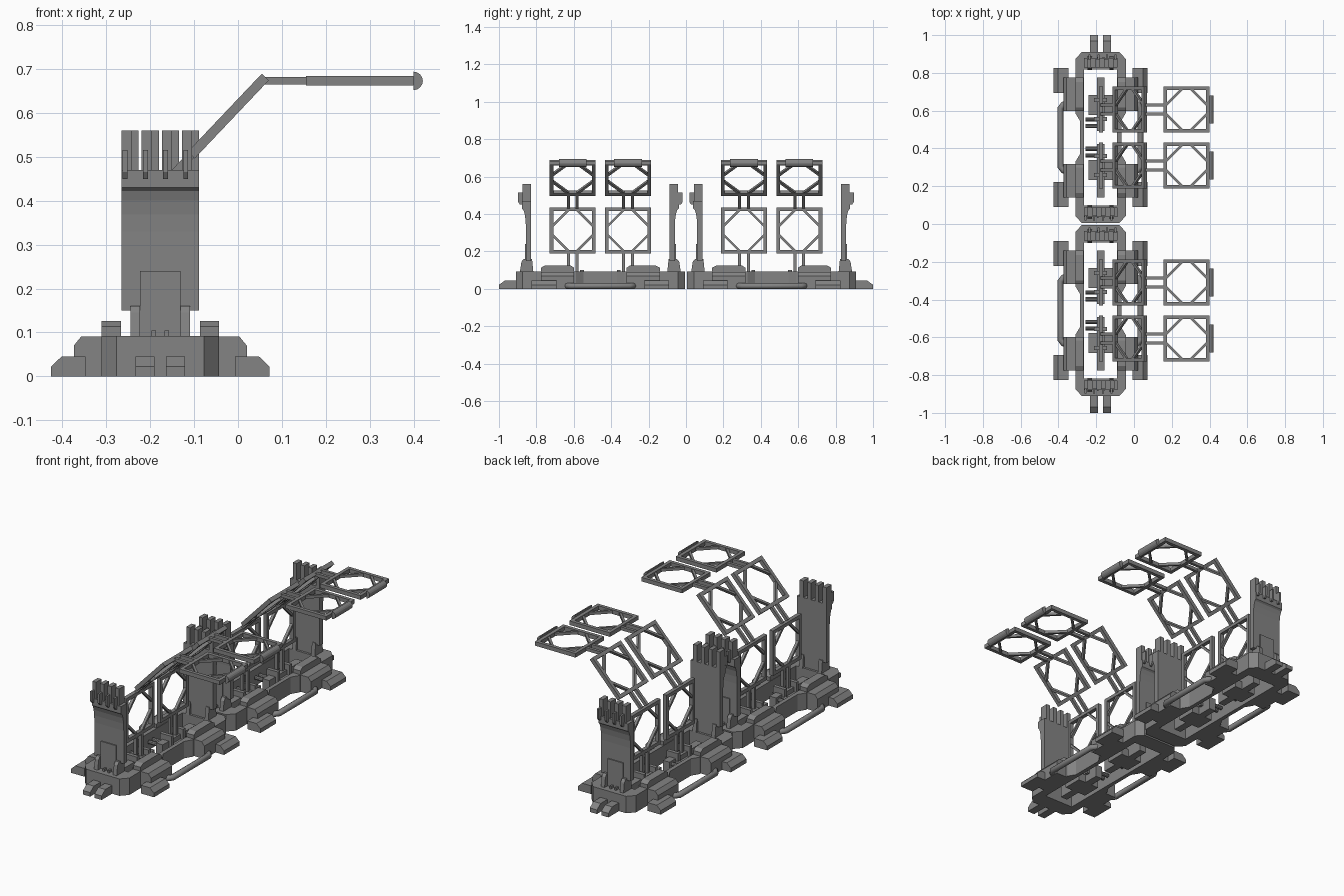
import bpy, bmesh
from math import radians, cos, sin, pi
from mathutils import Matrix, Vector

if "Cube" in bpy.data.objects:
    bpy.data.objects.remove(bpy.data.objects["Cube"])

CX, CY = -0.177, 0.458   # centre of one platform module

grey = bpy.data.materials.new("mid_grey")
grey.use_nodes = True
colour = (0.23, 0.23, 0.23, 1)
grey.diffuse_color = colour
grey.node_tree.nodes["Principled BSDF"].inputs["Base Color"].default_value = colour


def prism(bm, profile, axis, lo, hi, mat=Matrix()):
    """Extrude a 2D profile along an axis: z takes (x,y), y takes (x,z), x takes (y,z)."""
    def point(a, b, h):
        return {"x": (h, a, b), "y": (a, h, b), "z": (a, b, h)}[axis]
    low = [bm.verts.new(mat @ Vector(point(a, b, lo))) for a, b in profile]
    high = [bm.verts.new(mat @ Vector(point(a, b, hi))) for a, b in profile]
    bm.faces.new(low)
    bm.faces.new(high)
    n = len(low)
    for i in range(n):
        j = (i + 1) % n
        bm.faces.new((low[i], low[j], high[j], high[i]))


def box(bm, x0, x1, y0, y1, z0, z1, mat=Matrix()):
    prism(bm, [(x0, y0), (x1, y0), (x1, y1), (x0, y1)], "z", z0, z1, mat)


def place(name, bm, spots):
    """Make one object per (module, x sign, y sign)."""
    for m, sx, sy in spots:
        copy = bm.copy()
        copy.transform(Matrix.Translation((CX, m * CY, 0)) @ Matrix.Diagonal((sx, sy, 1, 1)))
        bmesh.ops.recalc_face_normals(copy, faces=copy.faces)
        mesh = bpy.data.meshes.new(name)
        copy.to_mesh(mesh)
        copy.free()
        mesh.materials.append(grey)
        bpy.context.collection.objects.link(bpy.data.objects.new(name, mesh))
    bm.free()


SIGNS = (-1, 1)
quarters = [(m, sx, sy) for m in SIGNS for sx in SIGNS for sy in SIGNS]
halves = [(m, 1, sy) for m in SIGNS for sy in SIGNS]
turned = [(m, sy, sy) for m in SIGNS for sy in SIGNS]
outer_ends = [(m, sx, m) for m in SIGNS for sx in SIGNS]

# Hull ring, one quarter of each module
bm = bmesh.new()
prism(bm, [(0, 0.452), (0.1, 0.452), (0.134, 0.415), (0.134, 0.13), (0.11, 0.09),
           (0.11, 0), (0.088, 0), (0.088, 0.36), (0, 0.36)], "z", 0, 0.092)
place("hull", bm, quarters)

# Side sponsons with a chamfered shoulder
bm = bmesh.new()
prism(bm, [(0.11, 0), (0.197, 0), (0.197, 0.07), (0.18, 0.091), (0.11, 0.091)],
      "y", 0.14, 0.318)
place("sponson", bm, quarters)

# Raised deck blocks
bm = bmesh.new()
prism(bm, [(0.14, 0.09), (0.318, 0.09), (0.318, 0.113), (0.295, 0.126),
           (0.16, 0.126), (0.14, 0.113)], "x", 0.09, 0.134)
place("deck_block", bm, quarters)

# Outrigger feet
bm = bmesh.new()
prism(bm, [(0.17, 0), (0.249, 0), (0.249, 0.022), (0.225, 0.045), (0.17, 0.045)],
      "y", 0.235, 0.368)
place("foot", bm, quarters)

# Coupling prongs at both outer ends
bm = bmesh.new()
prism(bm, [(0.42, 0), (0.542, 0), (0.542, 0.022), (0.51, 0.045), (0.42, 0.045)],
      "x", 0.013, 0.056)
place("prong", bm, outer_ends)

# Side pipes
for m in SIGNS:
    for sx in SIGNS:
        curve = bpy.data.curves.new("side_pipe", "CURVE")
        curve.dimensions = "3D"
        curve.bevel_depth = 0.016
        curve.bevel_resolution = 2
        curve.use_fill_caps = True
        path = [(0.16, 0.18), (0.197, 0.175), (0.212, 0.155)]
        path += [(x, -y) for x, y in reversed(path)]
        spline = curve.splines.new("POLY")
        spline.points.add(len(path) - 1)
        for p, (x, y) in zip(spline.points, path):
            p.co = (CX + sx * x, m * CY + y, 0.016, 1)
        curve.materials.append(grey)
        bpy.context.collection.objects.link(bpy.data.objects.new("side_pipe", curve))

# Tower panels: slab flaring outward, fingers and ribs on top
IN = 0.37
bm = bmesh.new()
W = 0.0885
slab = [(IN, 0.15), (IN + 0.028, 0.15), (IN + 0.028, 0.33)]
slab += [(IN + 0.05 - 0.022 * cos(a * pi / 8), 0.33 + 0.1 * sin(a * pi / 8)) for a in range(1, 5)]
slab += [(IN + 0.05, 0.47), (IN, 0.47)]
prism(bm, slab, "x", -W, W)
for k in range(4):
    x = W - k * 0.046
    box(bm, x - 0.023, x, IN, IN + 0.045, 0.46, 0.56)
    prism(bm, [(IN + 0.03, 0.45), (IN + 0.06, 0.45), (IN + 0.07, 0.465),
               (IN + 0.07, 0.515), (IN + 0.03, 0.515)], "x", x - 0.014, x - 0.003)
place("tower_panel", bm, turned)

# Tower stem, front plate and foot brackets
bm = bmesh.new()
box(bm, -0.046, 0.046, IN + 0.002, IN + 0.034, 0.09, 0.24)
for sx in SIGNS:
    prism(bm, [(IN - 0.012, 0.09), (IN + 0.06, 0.09), (IN + 0.052, 0.145),
               (IN + 0.04, 0.16), (IN - 0.005, 0.16)], "x", sx * 0.046, sx * 0.068)
    box(bm, sx * 0.01, sx * 0.02, IN + 0.03, IN + 0.055, 0.09, 0.105)
place("tower_stem", bm, halves)

# Arm mounts inside the hull: cross shaped base, clamps and pins
MID = 0.148
bm = bmesh.new()
box(bm, -0.02, 0.02, 0.035, 0.318, 0, 0.07)
box(bm, -0.065, 0.065, 0.12, 0.226, 0, 0.045)
for s in SIGNS:
    box(bm, -0.035, 0.035, MID + s * 0.04, MID + s * 0.06, 0.04, 0.1)
place("arm_mount", bm, halves)
bm = bmesh.new()
for y in (0.06, 0.095):
    turn = Matrix.Translation((-0.035, y, 0.05)) @ Matrix.Rotation(radians(90), 4, "Y")
    bmesh.ops.create_cone(bm, cap_ends=True, segments=10, radius1=0.011, radius2=0.011,
                          depth=0.09, matrix=turn)
place("mount_pin", bm, halves)

# Jointed arms: each section is a twin link followed by a braced square frame
SIZE, EDGE, THICK = 0.245, 0.019, 0.011


def arm_section(bm, x, z, angle, link):
    mat = Matrix.Translation((x, MID, z)) @ Matrix.Rotation(-radians(angle), 4, "Y")
    h = SIZE / 2
    for s in SIGNS:
        box(bm, 0, link + EDGE / 2, s * 0.015, s * 0.031, -THICK * 0.8, THICK * 0.8, mat)
        box(bm, link, link + SIZE, s * (h - EDGE), s * h, -THICK, THICK, mat)
        c = link + h
        box(bm, c + s * (h - EDGE), c + s * h, -h + EDGE, h - EDGE, -THICK, THICK, mat)
        near, far = 0.02, h - EDGE
        for t in SIGNS:
            prism(bm, [(c + s * near, t * far), (c + s * far, t * near),
                       (c + s * far, t * (near + 0.018)), (c + s * (near + 0.018), t * far)],
                  "z", -THICK * 0.7, THICK * 0.7, mat)


sections = {"arm_lower_frame": (0.002, 0.05, 90, 0.14),
            "arm_middle_frame": (0.005, 0.435, 46.5, 0.095),
            "arm_upper_frame": (0.238, 0.673, 0, 0.094)}
for name, values in sections.items():
    bm = bmesh.new()
    arm_section(bm, *values)
    place(name, bm, halves)

# Rounded bumper at the tip of each arm
bm = bmesh.new()
arc = [(0.577 + 0.021 * cos(a), 0.673 + 0.021 * sin(a))
       for a in (radians(-90 + 22.5 * i) for i in range(9))]
prism(bm, arc, "y", MID - 0.074, MID + 0.074)
place("arm_bumper", bm, halves)
